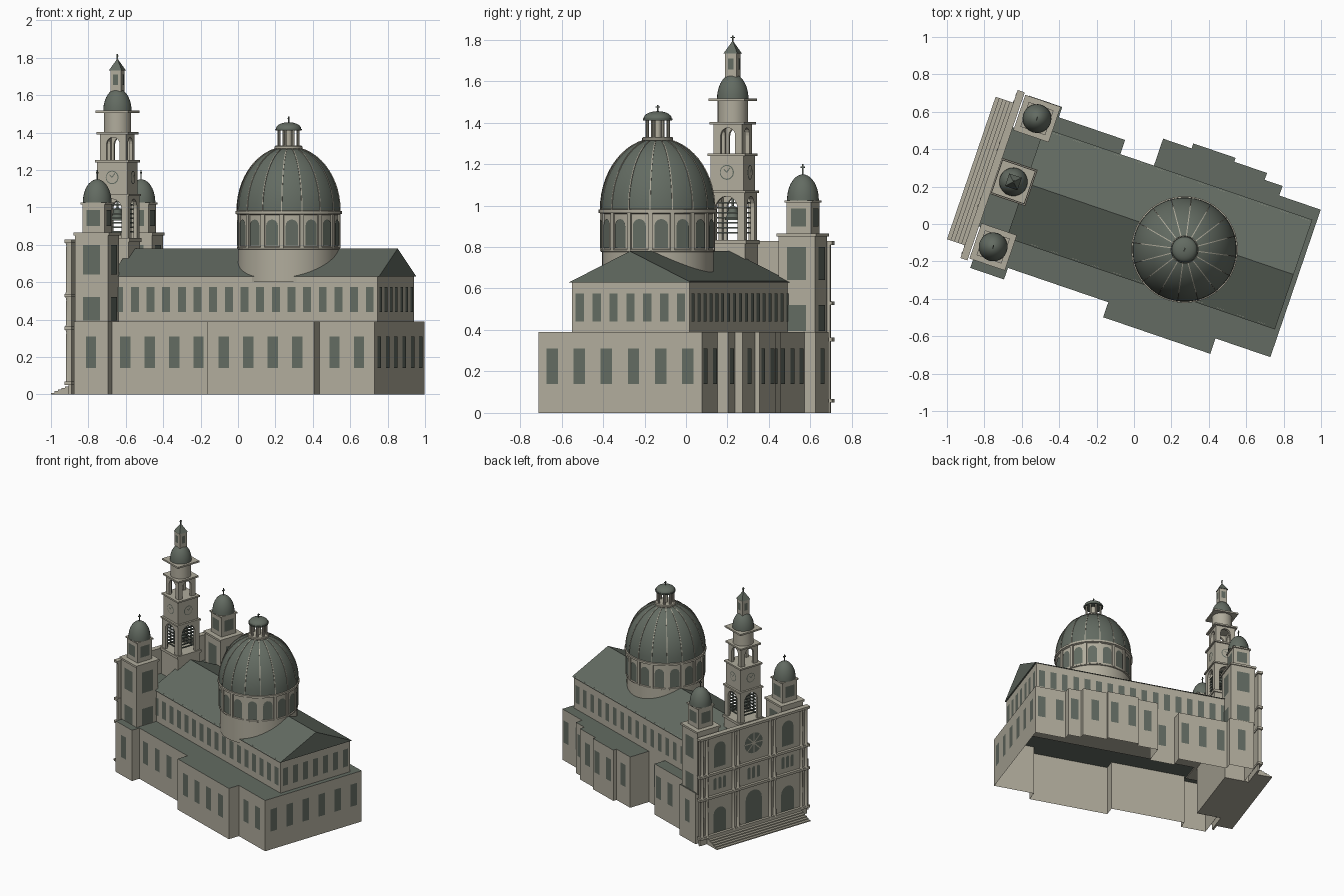
import bpy, bmesh
from math import sin, cos, pi, radians, hypot
from mathutils import Matrix, Vector

cube = bpy.data.objects.get("Cube")
if cube:
    bpy.data.objects.remove(cube)

TURN = Matrix.Rotation(radians(-18.85), 4, 'Z')   # whole building is turned in plan
SIDES = [(1, 0), (0, 1), (-1, 0), (0, -1)]


def material(name, rgb):
    m = bpy.data.materials.new(name)
    m.use_nodes = True
    m.diffuse_color = (*rgb, 1)
    m.node_tree.nodes["Principled BSDF"].inputs["Base Color"].default_value = (*rgb, 1)
    return m


stone = material("pale stone", (.44, .415, .335))
copper = material("green copper", (.125, .148, .122))


def finish(name, bm, mats, smooth=False, recalc=True):
    """Store a bmesh as an object; a second material goes on upward faces."""
    if recalc:
        bmesh.ops.recalc_face_normals(bm, faces=bm.faces)
    bm.normal_update()
    for f in bm.faces:
        f.smooth = smooth
        if len(mats) > 1 and f.normal.z > .9:
            f.material_index = 1
    me = bpy.data.meshes.new(name)
    bm.to_mesh(me)
    bm.free()
    for m in mats:
        me.materials.append(m)
    if smooth:
        me.set_sharp_from_angle(angle=radians(35))
    ob = bpy.data.objects.new(name, me)
    ob.matrix_world = TURN
    bpy.context.collection.objects.link(ob)


def add_box(bm, x0, x1, y0, y1, z0, z1):
    m = Matrix.Translation(((x0 + x1) / 2, (y0 + y1) / 2, (z0 + z1) / 2))
    bmesh.ops.create_cube(bm, size=1, matrix=m @ Matrix.Diagonal((x1 - x0, y1 - y0, z1 - z0, 1)))


def box(name, x0, x1, y0, y1, z0, z1, *mats):
    bm = bmesh.new()
    add_box(bm, x0, x1, y0, y1, z0, z1)
    finish(name, bm, mats or [stone])


def block(name, c, w, z0, z1, *mats):
    box(name, c[0] - w / 2, c[0] + w / 2, c[1] - w / 2, c[1] + w / 2, z0, z1, *mats)


def add_lathe(bm, c, profile, n=24):
    rings = [[bm.verts.new((c[0] + r * cos(2 * pi * i / n), c[1] + r * sin(2 * pi * i / n), z))
              for i in range(n)] for r, z in profile]
    for a, b in zip(rings, rings[1:]):
        for i in range(n):
            j = (i + 1) % n
            bm.faces.new((a[i], a[j], b[j], b[i]))
    bm.faces.new(rings[0][::-1])
    bm.faces.new(rings[-1])


def lathe(name, c, profile, mat, n=24):
    bm = bmesh.new()
    add_lathe(bm, c, profile, n)
    finish(name, bm, [mat], True)


def dome_profile(r, z0, h, top=.03, steps=10):
    return [(max(r * cos(t * pi / 2 / steps), top * r), z0 + h * sin(t * pi / 2 / steps))
            for t in range(steps + 1)]


def rect(w, z0, z1):
    return [(-w / 2, z0), (w / 2, z0), (w / 2, z1), (-w / 2, z1)]


def arch(w, z0, z1):
    r = w / 2
    return [(-r, z0), (r, z0)] + [(r * cos(k * pi / 8), z1 - r + r * sin(k * pi / 8)) for k in range(9)]


def disc(r, z):
    return [(r * cos(k * pi / 12), z + r * sin(k * pi / 12)) for k in range(24)]


def spoke(r, z, a, w=.005):
    d, n = Vector((cos(a), sin(a))), Vector((-sin(a), cos(a))) * w / 2
    o = Vector((0, z))
    return [o - n, o + d * r - n, o + d * r + n, o + n]


def plate(bm, p, n, pts, off=.003):
    """Thin flat panel on a wall at p that faces direction n."""
    return bm.faces.new([bm.verts.new((p[0] + n[0] * off - n[1] * t, p[1] + n[1] * off + n[0] * t, z))
                         for t, z in pts])


def around(bm, c, w, pts, off=.003):
    for n in SIDES:
        plate(bm, (c[0] + n[0] * w / 2, c[1] + n[1] * w / 2), n, pts, off)


def arcade(name, c, w, z0, z1, gap, top):
    """Square tower stage with an open arch on each side."""
    bm = bmesh.new()
    hole = arch(gap, z0, top)
    pts = [(-w / 2, z0), hole[0]] + hole[:1:-1] + [hole[1], (w / 2, z0), (w / 2, z1), (-w / 2, z1)]
    for n in SIDES:
        f = plate(bm, (c[0] + n[0] * w / 2, c[1] + n[1] * w / 2), n, pts, 0)
        ext = bmesh.ops.extrude_face_region(bm, geom=[f], use_keep_orig=True)["geom"]
        bmesh.ops.translate(bm, verts=[v for v in ext if isinstance(v, bmesh.types.BMVert)],
                            vec=(-n[0] * .02, -n[1] * .02, 0))
    finish(name, bm, [stone])


def cross(name, c, z, h):
    bm = bmesh.new()
    add_box(bm, c[0] - .003, c[0] + .003, c[1] - .003, c[1] + .003, z, z + h)
    add_box(bm, c[0] - .003, c[0] + .003, c[1] - .01, c[1] + .01, z + h * .65, z + h * .8)
    finish(name, bm, [copper])


glass = bmesh.new()   # all window panels
trim = bmesh.new()    # flat stone details

# Ground storey: hollow walls with a flat copper roof
outline = [(-.753, -.505), (-.562, -.505), (-.562, -.44), (.005, -.44), (.005, -.525), (.61, -.525),
           (.61, -.438), (.92, -.438), (.92, .395), (.686, .395), (.686, .449), (.585, .449),
           (.585, .488), (.4, .488), (.4, .51), (.161, .51), (.161, .482), (0, .482), (0, .32),
           (-.19, .32), (-.19, .41), (-.565, .41), (-.565, .468), (-.753, .468)]
bm = bmesh.new()
low = [bm.verts.new((x, y, 0)) for x, y in outline]
high = [bm.verts.new((x, y, .39)) for x, y in outline]
bm.faces.new(high)
for i in range(len(outline)):
    j = (i + 1) % len(outline)
    bm.faces.new((low[i], low[j], high[j], high[i]))
finish("ground_storey", bm, [stone, copper], recalc=False)
for (x0, y0), (x1, y1) in zip(outline, outline[1:]):
    size = hypot(x1 - x0, y1 - y0)
    if size > .095 and (x0, y0) != (0, .482):
        d = ((x1 - x0) / size, (y1 - y0) / size)
        count = max(1, round(size / .145))
        for k in range(count):
            s = size / 2 + (k - (count - 1) / 2) * .138
            plate(glass, (x0 + d[0] * s, y0 + d[1] * s), (d[1], -d[0]), rect(.058, .14, .31))

# Nave upper walls and gabled roof
box("nave_upper_wall", -.62, .885, -.28, .32, .38, .635)
for k in range(17):
    for y, n in ((-.28, -1), (.32, 1)):
        plate(glass, (-.575 + k * .0885, y), (0, n), rect(.045, .44, .575))
for k in range(7):
    plate(glass, (.885, .02 + (k - 3) * .086), (1, 0), rect(.042, .44, .575))
bm = bmesh.new()
gables = [[bm.verts.new((x, y, z)) for y, z in ((-.29, .63), (.33, .63), (.02, .78))] for x in (-.62, .895)]
for g in gables:
    bm.faces.new(g)
for i in range(3):
    j = (i + 1) % 3
    bm.faces.new((gables[0][i], gables[0][j], gables[1][j], gables[1][i]))
finish("nave_roof", bm, [copper])
box("entrance_hall", -.785, -.6, -.28, .28, .0, .63, stone, copper)

# Great dome on its drum
D = (.3, -.042)
lathe("dome_drum", D, [(.27, .6), (.27, .96), (.285, .965), (.285, .98), (.27, .985)], stone, 48)
lathe("drum_band", D, [(.27, .775), (.276, .778), (.276, .786), (.27, .79)], stone, 48)
dome = dome_profile(.278, .98, .345, .22, 14)
lathe("great_dome", D, dome, copper, 48)
ribs, piers = bmesh.new(), bmesh.new()
for k in range(16):
    a = 2 * pi * k / 16
    n = (cos(a), sin(a))
    plate(glass, (D[0] + n[0] * .27, D[1] + n[1] * .27), n, arch(.066, .795, .935), .004)
    b = a + pi / 16
    m = Matrix.Translation((D[0], D[1], 0)) @ Matrix.Rotation(b, 4, 'Z')
    bmesh.ops.create_cube(piers, size=1, matrix=m @ Matrix.Translation((.27, 0, .873))
                          @ Matrix.Diagonal((.016, .022, .18, 1)))
    rows = [[ribs.verts.new(m @ Vector((r + dr, t, z + dr * .6))) for dr, t in
             ((-.003, -.0025), (.003, -.0025), (.003, .0025), (-.003, .0025))] for r, z in dome[:-1]]
    for p, q in zip(rows, rows[1:]):
        for i in range(3):
            ribs.faces.new((p[i], p[i + 1], q[i + 1], q[i]))
finish("dome_ribs", ribs, [stone])
finish("drum_piers", piers, [stone])

# Dome lantern
lathe("lantern_base", D, [(.07, 1.31), (.075, 1.315), (.075, 1.325), (.07, 1.33)], stone)
bm = bmesh.new()
for k in range(8):
    a = 2 * pi * k / 8
    add_lathe(bm, (D[0] + .055 * cos(a), D[1] + .055 * sin(a)), [(.008, 1.325), (.008, 1.415)], 8)
finish("lantern_columns", bm, [stone], True)
lathe("lantern_core", D, [(.018, 1.32), (.018, 1.415)], stone, 12)
lathe("lantern_cap", D, [(.07, 1.41), (.072, 1.42)] + dome_profile(.068, 1.42, .035), copper)
cross("lantern_cross", D, 1.45, .035)

# Two side towers
for side, y in (("right", -.359), ("left", .366)):
    c = (-.673, y)
    block(side + "_tower", c, .185, .38, .86)
    block(side + "_tower_cornice", c, .2, .85, .865)
    block(side + "_tower_top", c, .125, .86, 1.02)
    block(side + "_tower_top_cornice", c, .14, 1.015, 1.025)
    around(glass, c, .185, rect(.095, .64, .8))
    around(glass, c, .185, rect(.095, .395, .52))
    around(glass, c, .125, rect(.078, .9, .985))
    lathe(side + "_tower_dome", c, dome_profile(.077, 1.025, .125), copper)
    cross(side + "_tower_cross", c, 1.145, .055)

# Central bell tower
B = (-.683, .005)
block("bell_tower_body", B, .19, .38, .82)
block("bell_tower_sill", B, .205, .815, .835)
arcade("belfry", B, .185, .83, 1.07, .11, 1.045)
bm = bmesh.new()
for k in range(7):
    z = .865 + k * .024
    for s in (-.06, .06):
        add_box(bm, B[0] + s - .004, B[0] + s + .004, B[1] - .07, B[1] + .07, z, z + .008)
        add_box(bm, B[0] - .07, B[0] + .07, B[1] + s - .004, B[1] + s + .004, z, z + .008)
finish("belfry_louvres", bm, [copper])
lathe("bell", B, [(.04, .93), (.028, .955), (.022, .985), (.006, 1), (.006, 1.07)], copper, 16)
block("clock_stage", B, .17, 1.065, 1.245)
around(glass, B, .17, disc(.036, 1.16))
around(trim, B, .17, disc(.031, 1.16), .005)
for a, r in ((.9, .028), (2.3, .02)):
    around(glass, B, .17, spoke(r, 1.16, a), .007)
arcade("upper_arcade", B, .145, 1.25, 1.395, .075, 1.375)
for name, w, z in (("belfry_cornice", .2, 1.06), ("clock_cornice", .19, 1.24),
                   ("arcade_cornice", .178, 1.39), ("drum_cornice", .185, 1.505)):
    block(name, B, w, z, z + .012)
lathe("tower_drum", B, [(.073, 1.4), (.073, 1.505)], stone)
lathe("tower_dome", B, dome_profile(.076, 1.515, .12, .3), copper)
block("spire_lantern", B, .06, 1.62, 1.735)
around(glass, B, .06, rect(.028, 1.655, 1.71))
bm = bmesh.new()
bmesh.ops.create_cone(bm, cap_ends=True, segments=4, radius1=.05, radius2=.002, depth=.06,
                      matrix=Matrix.Translation((*B, 1.763)) @ Matrix.Rotation(pi / 4, 4, 'Z'))
finish("spire_roof", bm, [copper])
cross("spire_cross", B, 1.785, .035)

# Entrance front: wall, cornices, columns, doors and rose window
F, W = -.8, (-1, 0)
box("entrance_wall", F, -.785, -.46, .465, 0, .82)
bm = bmesh.new()
for z in (.05, .345, .52, .81):
    add_box(bm, F - .02, -.78, -.472, .477, z, z + .018)
finish("entrance_cornices", bm, [stone])
bm = bmesh.new()
for y in (-.445, -.405, -.175, -.135, .14, .18, .41, .45):
    for z0, z1 in ((.06, .35), (.36, .525), (.535, .815)):
        add_lathe(bm, (F - .008, y), [(.015, z0), (.011, z0 + .015), (.01, z1 - .02), (.015, z1)], 12)
finish("entrance_columns", bm, [stone], True)
for y in (-.29, .0025, .295):
    middle = abs(y) < .1
    plate(glass, (F, y), W, arch(.14 if middle else .11, .07, .31 if middle else .26))
    for s in (-.04, 0, .04):
        plate(glass, (F, y + s), W, arch(.026, .4, .49))
    plate(glass, (F, y), W, disc(.078, .67) if middle else arch(.1, .57, .76))
for k in range(8):
    plate(trim, (F, .0025), W, spoke(.078, .67, k * pi / 4, .008), .005)
bm = bmesh.new()
for k in range(6):
    add_box(bm, -.92 + k * .02, F, -.4, .405, k * .0085, k * .0085 + .0085)
finish("entrance_steps", bm, [stone])

finish("window_panels", glass, [copper], recalc=False)
finish("stone_details", trim, [stone], recalc=False)
